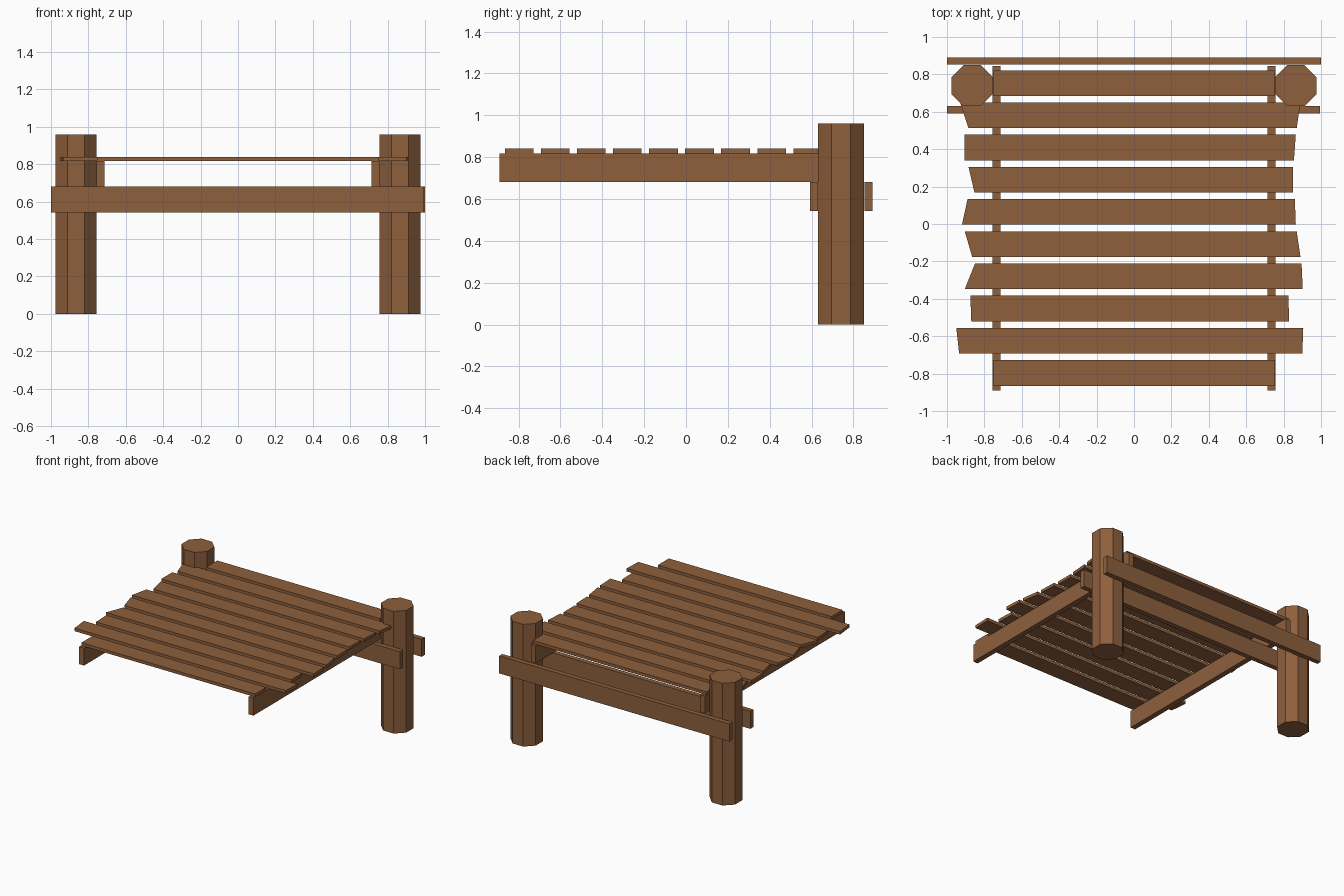
import bpy, bmesh
from math import pi, cos

if "Cube" in bpy.data.objects:
    bpy.data.objects.remove(bpy.data.objects["Cube"])

wood = bpy.data.materials.new("wood")
wood.diffuse_color = (0.27, 0.115, 0.046, 1)
wood.use_nodes = True
wood.node_tree.nodes["Principled BSDF"].inputs["Base Color"].default_value = wood.diffuse_color


def finish(name, bm):
    bmesh.ops.recalc_face_normals(bm, faces=bm.faces)
    me = bpy.data.meshes.new(name)
    bm.to_mesh(me)
    bm.free()
    me.materials.append(wood)
    ob = bpy.data.objects.new(name, me)
    bpy.context.collection.objects.link(ob)
    return ob


def prism(name, outline, z0, z1):
    """Extrude a flat outline upwards from z0 to z1."""
    bm = bmesh.new()
    face = bm.faces.new([bm.verts.new((x, y, z0)) for x, y in outline])
    top = bmesh.ops.extrude_face_region(bm, geom=[face])["geom"]
    bmesh.ops.translate(bm, vec=(0, 0, z1 - z0),
                        verts=[v for v in top if isinstance(v, bmesh.types.BMVert)])
    return finish(name, bm)


def box(name, x0, x1, y0, y1, z0, z1):
    return prism(name, [(x0, y0), (x1, y0), (x1, y1), (x0, y1)], z0, z1)


for side, s in (("left", -1), ("right", 1)):
    # octagonal posts, flat sides facing the axes
    bm = bmesh.new()
    r = 0.11 / cos(pi / 8)
    bmesh.ops.create_cone(bm, cap_ends=True, segments=8, radius1=r, radius2=r, depth=0.96)
    angle = 0 if any(abs(v.co.x - 0.11) < 1e-3 for v in bm.verts) else pi / 8
    for v in bm.verts:
        c, sn = cos(angle), cos(pi / 2 - angle)
        x, y = v.co.x, v.co.y
        v.co = (x * c - y * sn + s * 0.866, x * sn + y * c + 0.74, v.co.z + 0.48)
    finish(side + "_post", bm)
    # long beams carrying the planks
    x0, x1 = sorted((s * 0.715, s * 0.757))
    box(side + "_deck_beam", x0, x1, -0.89, 0.845, 0.68, 0.817)

# cross beams clamping the posts
box("rear_cross_beam", -1, 1, 0.852, 0.89, 0.542, 0.68)
box("inner_cross_beam", -1, 0.995, 0.592, 0.63, 0.542, 0.68)

# deck planks: end x as front-left, back-left, front-right, back-right
ends = [
    (-0.755, -0.755, 0.755, 0.755),
    (-0.935, -0.95, 0.90, 0.905),
    (-0.87, -0.875, 0.83, 0.825),
    (-0.905, -0.85, 0.902, 0.896),
    (-0.865, -0.905, 0.89, 0.87),
    (-0.92, -0.89, 0.865, 0.86),
    (-0.853, -0.885, 0.85, 0.85),
    (-0.905, -0.905, 0.855, 0.865),
    (-0.885, -0.93, 0.87, 0.89),
    (-0.755, -0.755, 0.755, 0.755),
]
for i, (fl, bl, fr, br) in enumerate(ends):
    y0 = -0.865 + i * 0.1722
    y1 = y0 + 0.137
    prism(f"deck_plank_{i + 1}", [(fl, y0), (fr, y0), (br, y1), (bl, y1)], 0.816, 0.84)
